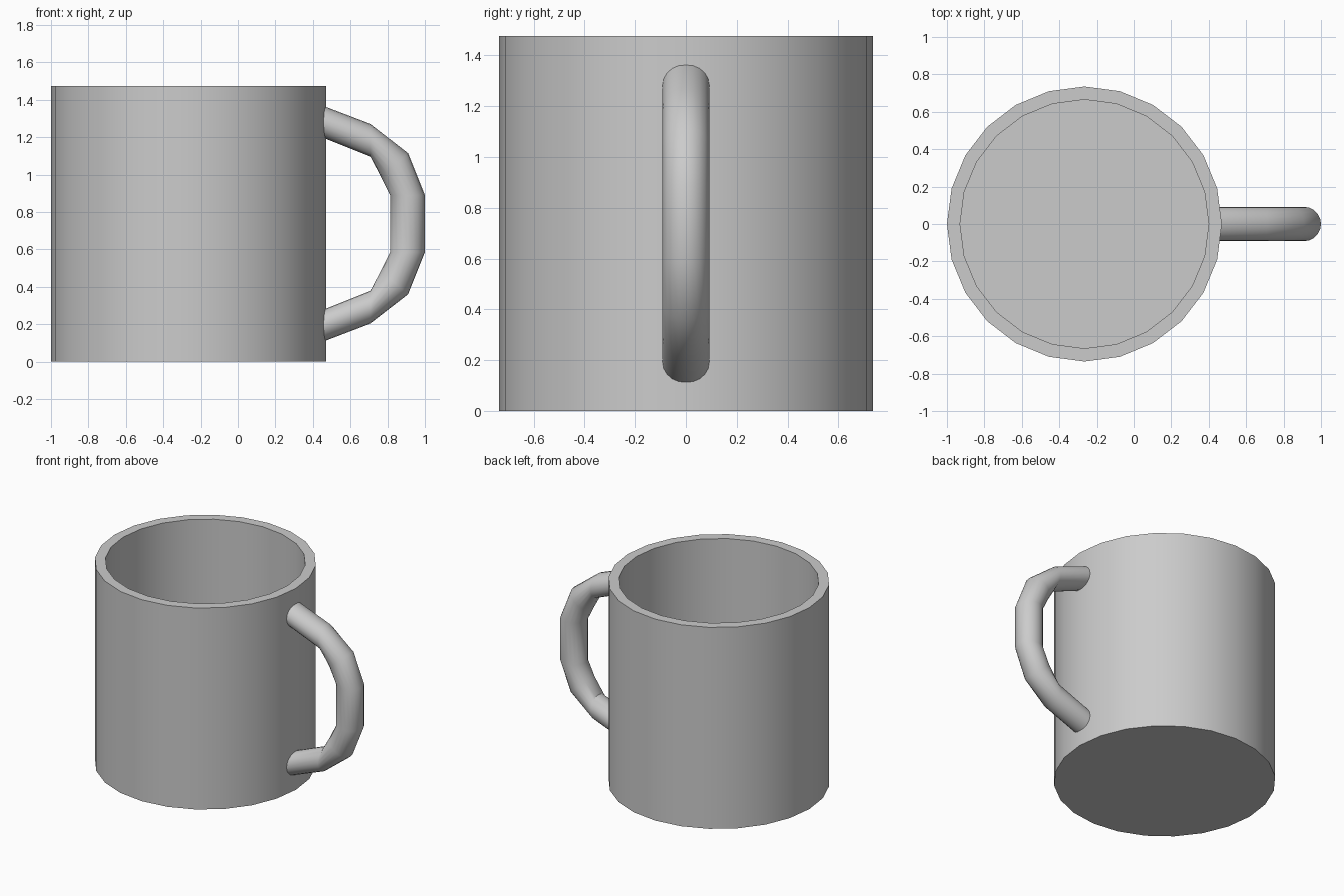
import bpy, bmesh
from math import sin, cos, pi, radians

if "Cube" in bpy.data.objects:
    bpy.data.objects.remove(bpy.data.objects["Cube"], do_unlink=True)

HEIGHT = 1.475
CENTRE_X = -0.265

grey = bpy.data.materials.new("plain grey")
grey.use_nodes = True
grey.diffuse_color = (0.6, 0.6, 0.6, 1)
grey.node_tree.nodes["Principled BSDF"].inputs["Base Color"].default_value = (0.6, 0.6, 0.6, 1)


def loft(name, rings, smooth_angle):
    """Bridge a list of closed rings of points and cap both ends."""
    bm = bmesh.new()
    loops = [[bm.verts.new(p) for p in ring] for ring in rings]
    n = len(loops[0])
    for a, b in zip(loops, loops[1:]):
        for i in range(n):
            j = (i + 1) % n
            bm.faces.new((a[i], a[j], b[j], b[i]))
    bm.faces.new(loops[0])
    bm.faces.new(loops[-1])
    bmesh.ops.recalc_face_normals(bm, faces=bm.faces)
    mesh = bpy.data.meshes.new(name)
    bm.to_mesh(mesh)
    bm.free()
    mesh.materials.append(grey)
    obj = bpy.data.objects.new(name, mesh)
    bpy.context.collection.objects.link(obj)
    bpy.ops.object.select_all(action="DESELECT")
    obj.select_set(True)
    bpy.context.view_layer.objects.active = obj
    bpy.ops.object.shade_smooth_by_angle(angle=radians(smooth_angle))
    return obj


def flat_ring(radius, z, sides=24):
    return [(CENTRE_X + radius * cos(2 * pi * i / sides),
             radius * sin(2 * pi * i / sides), z) for i in range(sides)]


def tube_ring(outer, inner, half_width=0.092, sides=20):
    """Oval section in a plane through the outer and inner edge points."""
    ring = []
    for i in range(sides):
        a = 2 * pi * i / sides
        t = (1 + cos(a)) / 2
        ring.append((inner[0] + (outer[0] - inner[0]) * t, half_width * sin(a),
                     inner[1] + (outer[1] - inner[1]) * t))
    return ring


# Cup: outer wall, rim, inner wall and floor
loft("cup_body", [flat_ring(0.735, 0), flat_ring(0.735, HEIGHT),
                  flat_ring(0.665, HEIGHT), flat_ring(0.665, 0.07)], 30)

# Handle: upper half sections (outer edge, inner edge), mirrored below
upper = [((0.43, 1.377), (0.43, 1.207)), ((0.71, 1.27), (0.71, 1.095)),
         ((0.91, 1.115), (0.765, 0.99)), ((1.0, 0.89), (0.815, 0.89))]
lower = [tuple((x, HEIGHT - z) for x, z in pair) for pair in reversed(upper)]
loft("handle", [tube_ring(o, i) for o, i in upper + lower], 30)
